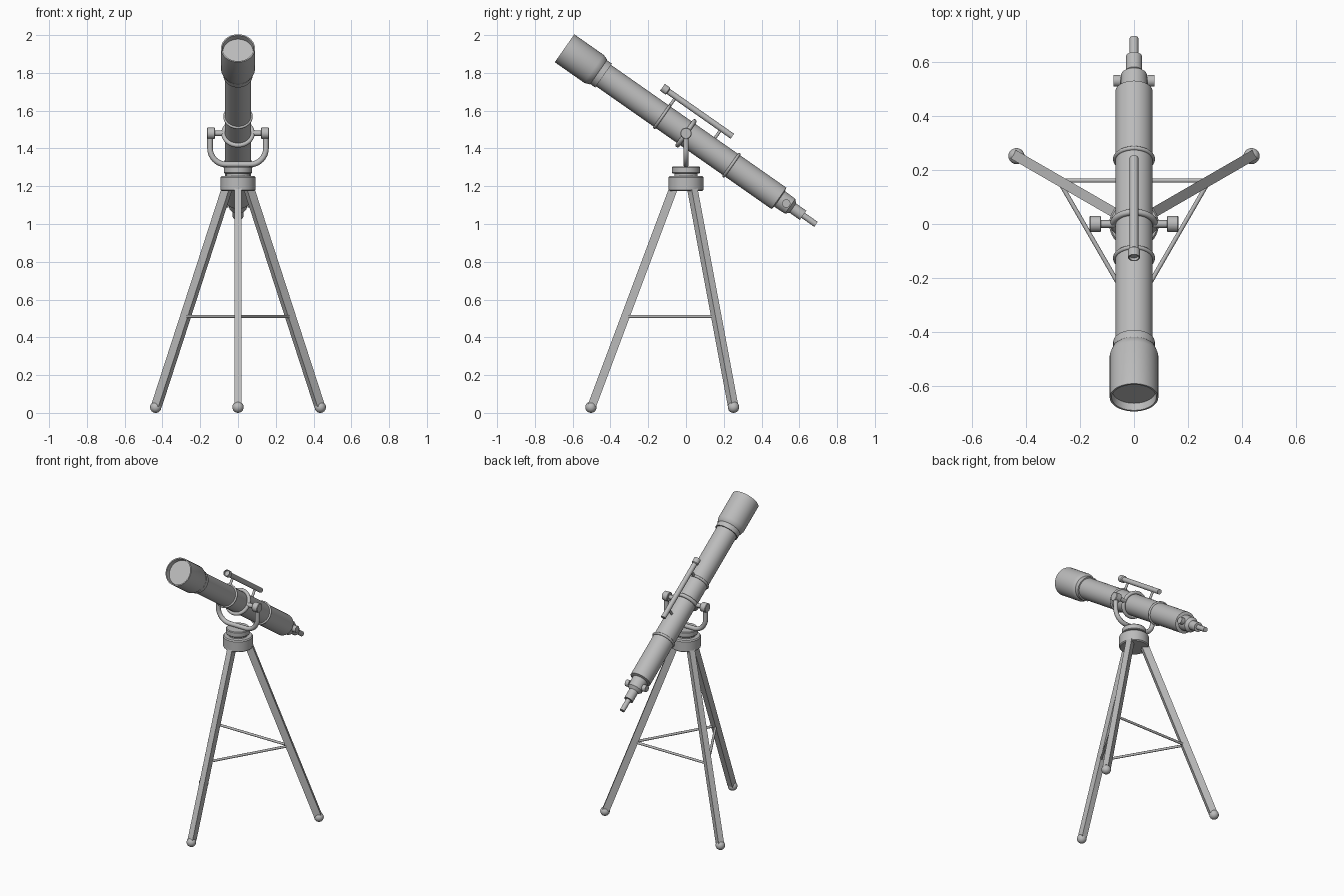
import bpy, bmesh, math
from mathutils import Vector, Matrix

if "Cube" in bpy.data.objects:
    bpy.data.objects.remove(bpy.data.objects["Cube"])

GREY = bpy.data.materials.new("metal_grey")
GREY.diffuse_color = (0.5, 0.5, 0.5, 1)
GREY.use_nodes = True
GREY.node_tree.nodes["Principled BSDF"].inputs["Base Color"].default_value = GREY.diffuse_color

PIVOT = Vector((0, 0, 1.48))
A = math.radians(35)
AXIS = Vector((0, math.cos(A), -math.sin(A)))   # towards the eyepiece
UP = Vector((0, math.sin(A), math.cos(A)))      # perpendicular to the tube


def finish(name, bm, smooth=True):
    bmesh.ops.recalc_face_normals(bm, faces=bm.faces)
    me = bpy.data.meshes.new(name)
    bm.to_mesh(me)
    bm.free()
    me.materials.append(GREY)
    ob = bpy.data.objects.new(name, me)
    bpy.context.collection.objects.link(ob)
    if smooth:
        bpy.ops.object.select_all(action='DESELECT')
        ob.select_set(True)
        bpy.context.view_layer.objects.active = ob
        bpy.ops.object.shade_smooth_by_angle(angle=math.radians(35))
    return ob


def lathe(name, profile, origin, axis, n=32):
    """Revolve (distance, radius) pairs about an axis; radius 0 closes an end."""
    bm = bmesh.new()
    rot = Vector(axis).to_track_quat('Z', 'Y').to_matrix().to_4x4()
    m = Matrix.Translation(origin) @ rot
    rings = []
    for s, r in profile:
        count = n if r > 0 else 1
        rings.append([bm.verts.new(m @ Vector((r * math.cos(2 * math.pi * i / n),
                                               r * math.sin(2 * math.pi * i / n), s)))
                      for i in range(count)])
    for a, b in zip(rings, rings[1:]):
        for i in range(n):
            j = (i + 1) % n
            face = [a[i % len(a)], a[j % len(a)], b[j % len(b)], b[i % len(b)]]
            bm.faces.new(list(dict.fromkeys(face)))
    return finish(name, bm)


def rod(name, p, q, r, n=16):
    p, q = Vector(p), Vector(q)
    length = (q - p).length
    return lathe(name, [(0, 0), (0, r), (length, r), (length, 0)], p, q - p, n)


def band(name, s, major, minor):
    """Rounded ring around the main tube."""
    prof = [(minor * math.sin(2 * math.pi * k / 12), major + minor * math.cos(2 * math.pi * k / 12))
            for k in range(13)]
    ob = lathe(name, prof, PIVOT + AXIS * s, AXIS, 40)
    bm = bmesh.new()
    bm.from_mesh(ob.data)
    bmesh.ops.remove_doubles(bm, verts=bm.verts, dist=1e-5)
    bmesh.ops.recalc_face_normals(bm, faces=bm.faces)
    bm.to_mesh(ob.data)
    bm.free()


# Main tube with flared hood, recessed lens and stepped eyepiece
lathe("main_tube", [
    (-0.755, 0), (-0.755, 0.08), (-0.785, 0.083), (-0.785, 0.09), (-0.595, 0.09),
    (-0.568, 0.081), (-0.565, 0.077), (-0.533, 0.077), (-0.533, 0.069),
    (0.60, 0.069), (0.605, 0.05), (0.673, 0.048), (0.69, 0.03),
    (0.757, 0.03), (0.757, 0.016), (0.84, 0.016), (0.84, 0)], PIVOT, AXIS, 40)

# Bands on the tube
band("pivot_ring", 0, 0.077, 0.012)
band("front_band", -0.154, 0.070, 0.008)
band("rear_band", 0.294, 0.070, 0.008)

# Finder scope and its posts
lathe("finder_scope", [
    (-0.232, 0), (-0.232, 0.016), (-0.242, 0.018), (-0.242, 0.022), (-0.208, 0.022),
    (-0.203, 0.016), (0.21, 0.016), (0.21, 0)], PIVOT + UP * 0.128, AXIS, 24)
for name, s in (("front_finder_post", -0.154), ("rear_finder_post", 0.14)):
    base = PIVOT + AXIS * s
    rod(name, base + UP * 0.06, base + UP * 0.125, 0.008)

# Focus knobs, pivot knobs and pivot pins
focus = PIVOT + AXIS * 0.648
for side, label in ((-1, "left"), (1, "right")):
    x = Vector((side, 0, 0))
    rod(label + "_focus_shaft", focus + x * 0.03, focus + x * 0.055, 0.012)
    rod(label + "_focus_knob", focus + x * 0.05, focus + x * 0.076, 0.022, 20)
    rod(label + "_pivot_pin", PIVOT + x * 0.075, PIVOT + x * 0.13, 0.014)
    lathe(label + "_pivot_knob", [(0.122, 0), (0.122, 0.027), (0.125, 0.03), (0.161, 0.03),
                                  (0.164, 0.027), (0.164, 0)], PIVOT, x, 24)

# U-shaped fork swept along a rounded path
half = [(0.148, 1.478)] + [(0.063 + 0.085 * math.cos(t), 1.40 - 0.085 * math.sin(t))
                           for t in (math.pi / 2 * k / 8 for k in range(9))]
path = half + [(-x, z) for x, z in reversed(half)]
curve = bpy.data.curves.new("fork_path", 'CURVE')
curve.dimensions = '3D'
curve.bevel_depth = 0.015
curve.bevel_resolution = 3
curve.use_fill_caps = True
spline = curve.splines.new('POLY')
spline.points.add(len(path) - 1)
for pt, (x, z) in zip(spline.points, path):
    pt.co = (x, 0, z, 1)
spline.use_smooth = True
curve.materials.append(GREY)
bpy.context.collection.objects.link(bpy.data.objects.new("fork", curve))

# Hub with turntable
lathe("hub", [
    (1.175, 0), (1.175, 0.086), (1.181, 0.092), (1.247, 0.092), (1.255, 0.086),
    (1.255, 0.06), (1.268, 0.06), (1.268, 0.070), (1.272, 0.074), (1.30, 0.074),
    (1.305, 0.070), (1.305, 0)], (0, 0, 0), (0, 0, 1), 40)

# Tripod: square legs, ball feet and spreader bars
angles = [math.radians(a) for a in (-90, 30, 150)]
names = ("front", "right", "left")


def on_circle(a, r, z):
    return Vector((r * math.cos(a), r * math.sin(a), z))


for a, label in zip(angles, names):
    out = on_circle(a, 1, 0)
    tang = Vector((-out.y, out.x, 0))
    bm = bmesh.new()
    ends = []
    for r, z in ((0.499, 0.035), (0.066, 1.19)):
        c = on_circle(a, r, z)
        ends.append([bm.verts.new(c + out * 0.024 * u + tang * 0.0185 * v)
                     for u, v in ((-1, -1), (1, -1), (1, 1), (-1, 1))])
    bm.faces.new(ends[0])
    bm.faces.new(ends[1])
    for i in range(4):
        j = (i + 1) % 4
        bm.faces.new((ends[0][i], ends[0][j], ends[1][j], ends[1][i]))
    finish(label + "_leg", bm, smooth=False)

    bm = bmesh.new()
    bmesh.ops.create_uvsphere(bm, u_segments=20, v_segments=12, radius=0.03,
                              matrix=Matrix.Translation(on_circle(a, 0.503, 0.03)))
    finish(label + "_foot", bm)

for i in range(3):
    rod(names[i] + "_spreader_bar", on_circle(angles[i], 0.322, 0.51),
        on_circle(angles[(i + 1) % 3], 0.322, 0.51), 0.008, 12)
